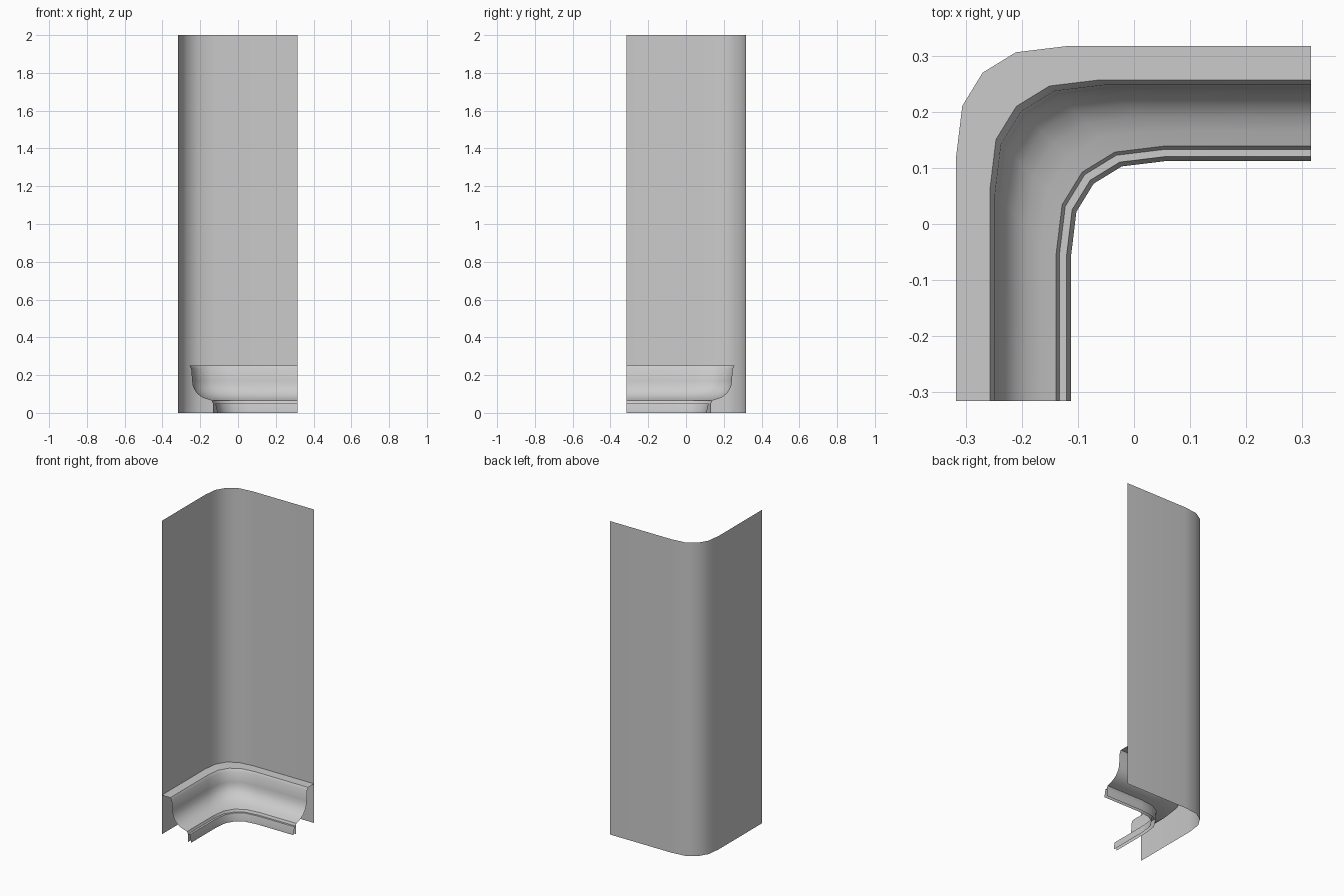
import bpy, math

cube = bpy.data.objects.get("Cube")
if cube:
    bpy.data.objects.remove(cube)

OUT = 0.317     # distance of the wall faces from the centre
END = 0.315     # open ends of both legs

grey = bpy.data.materials.new("plain grey")
grey.use_nodes = True
colour = (0.6, 0.6, 0.6, 1)
grey.diffuse_color = colour
grey.node_tree.nodes["Principled BSDF"].inputs["Base Color"].default_value = colour


def corner_path(d):
    """Plan of the rounded corner, moved inward from the wall by d."""
    r = min(0.197, 0.055 + OUT - d)
    edge = -OUT + d
    half = [(END, -edge), (edge + r, -edge), (edge + 0.54 * r, -edge - 0.056 * r)]
    middle = [(edge + 0.24 * r, -edge - 0.24 * r)]
    return half + middle + [(-y, -x) for x, y in reversed(half)]


def sweep(name, profile):
    """Sweep a (depth, height) profile round the corner."""
    verts = [(x, y, z) for d, z in profile for x, y in corner_path(d)]
    n = len(corner_path(0))
    faces = [(i * n + j, i * n + j + 1, (i + 1) * n + j + 1, (i + 1) * n + j)
             for i in range(len(profile) - 1) for j in range(n - 1)]
    mesh = bpy.data.meshes.new(name)
    mesh.from_pydata(verts, [], faces)
    mesh.materials.append(grey)
    obj = bpy.data.objects.new(name, mesh)
    bpy.context.collection.objects.link(obj)
    bpy.ops.object.select_all(action="DESELECT")
    obj.select_set(True)
    bpy.context.view_layer.objects.active = obj
    bpy.ops.object.shade_smooth_by_angle(angle=math.radians(35))
    return obj


# Tall wall with a rounded corner
sweep("wall", [(0, 2), (0, 0)])

# Skirting: flat top ledge, small lip, hollow curve and lower bead
cove = [(0.178 - 0.104 * math.cos(a), 0.17 - 0.1 * math.sin(a))
        for a in (math.radians(15 * k) for k in range(6))]
sweep("skirting", [(0, 0.25), (0.06, 0.25), (0.069, 0.235)] + cove
      + [(0.178, 0.065), (0.184, 0.05)])

# Shoe strip along the floor
sweep("floor_strip", [(0.184, 0), (0.184, 0.05), (0.197, 0.05),
                      (0.205, 0.012), (0.205, 0)])
